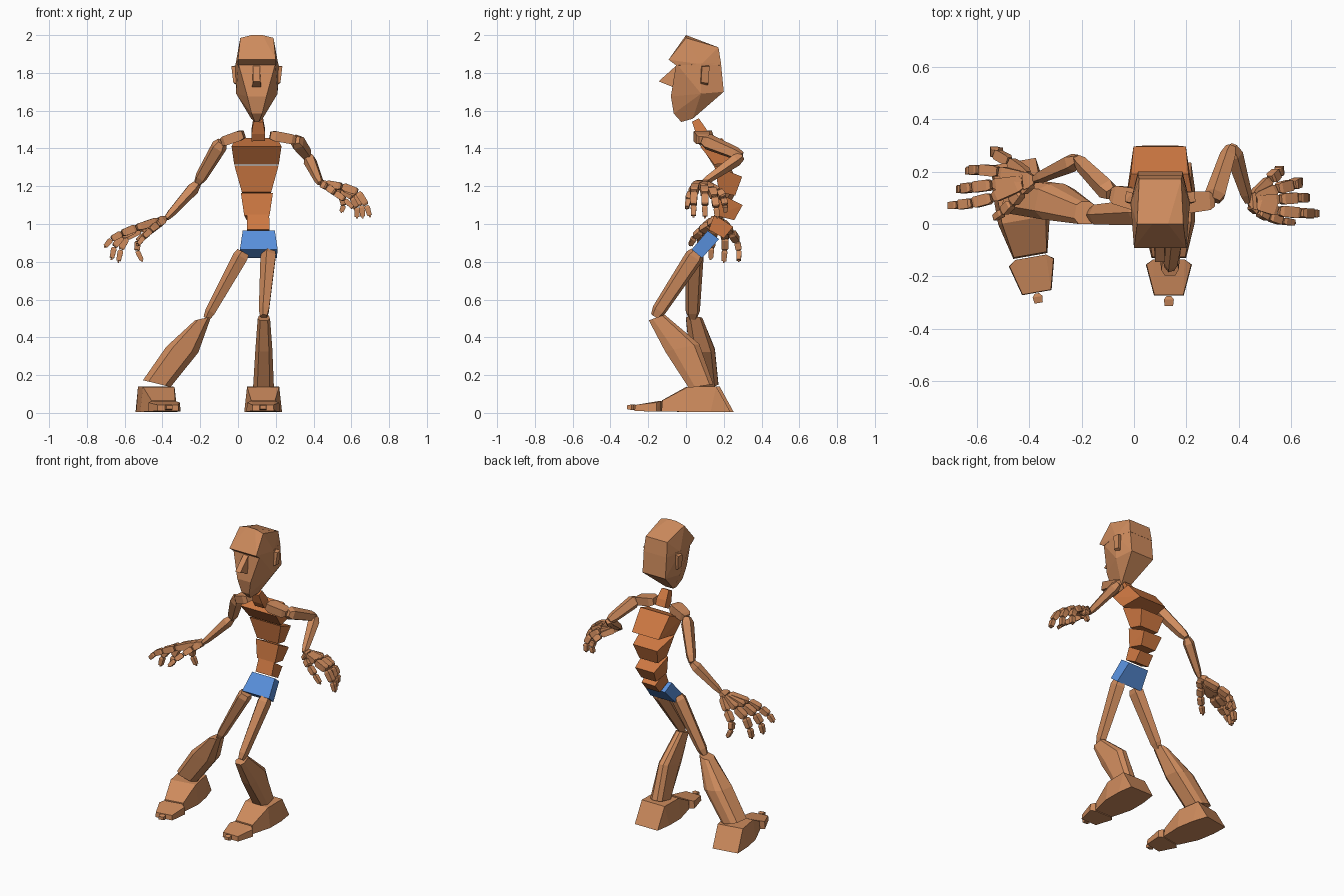
import bpy, bmesh
from math import pi, cos, sin, radians
from mathutils import Vector, Matrix


def material(name, rgb):
    m = bpy.data.materials.new(name)
    m.diffuse_color = (*rgb, 1)
    return m


SKIN = material("tan", (0.62, 0.26, 0.11))
TORSO = material("orange", (0.62, 0.19, 0.055))
BLUE = material("blue", (0.10, 0.28, 0.72))


def finish(name, bm, mat):
    bmesh.ops.recalc_face_normals(bm, faces=bm.faces)
    me = bpy.data.meshes.new(name)
    bm.to_mesh(me)
    bm.free()
    me.materials.append(mat)
    ob = bpy.data.objects.new(name, me)
    bpy.context.collection.objects.link(ob)
    return ob


def hull(name, pts, mat=SKIN):
    bm = bmesh.new()
    for p in pts:
        bm.verts.new(p)
    res = bmesh.ops.convex_hull(bm, input=bm.verts)
    loose = [v for v in bm.verts if not v.link_faces]
    bmesh.ops.delete(bm, geom=loose, context='VERTS')
    bmesh.ops.dissolve_limit(bm, angle_limit=radians(4), verts=bm.verts, edges=bm.edges)
    return finish(name, bm, mat)


def loft(name, rings, mat=SKIN):
    bm = bmesh.new()
    loops = [[bm.verts.new(p) for p in r] for r in rings]
    n = len(loops[0])
    for a, b in zip(loops, loops[1:]):
        for i in range(n):
            j = (i + 1) % n
            bm.faces.new((a[i], a[j], b[j], b[i]))
    bm.faces.new(loops[0])
    bm.faces.new(loops[-1])
    return finish(name, bm, mat)


def bone(name, p, q, profile, n=4, ref=(0, 1, 0), mat=SKIN):
    """Faceted segment from p to q; profile = (fraction, half width, half depth)."""
    p, q = Vector(p), Vector(q)
    axis = (q - p).normalized()
    u = axis.cross(Vector(ref)).normalized()
    v = axis.cross(u)
    k = 1 / cos(pi / n)
    rings = []
    for t, w, d in profile:
        c = p.lerp(q, t)
        rings.append([c + u * w * k * cos((i + .5) * 2 * pi / n)
                      + v * d * k * sin((i + .5) * 2 * pi / n) for i in range(n)])
    return loft(name, rings, mat)


def block(name, cx, front_half, back_half, yz, mat=TORSO):
    """Torso block: yz = top front, top back, bottom back, bottom front, with half widths."""
    pts = []
    for (y, z), (w) in zip(yz, (front_half[0], back_half[0], back_half[1], front_half[1])):
        pts += [(cx - w, y, z), (cx + w, y, z)]
    return hull(name, pts, mat)


# Pelvis and spine
block("pelvis", .11, (.085, .1), (.075, .095),
      [(.115, .965), (.175, .92), (.085, .82), (.03, .865)], BLUE)
block("waist", .107, (.058, .06), (.05, .052),
      [(.15, 1.05), (.25, .985), (.20, .925), (.12, .97)])
block("abdomen", .1, (.085, .067), (.07, .055),
      [(.17, 1.165), (.30, 1.10), (.255, 1.02), (.155, 1.045)])
block("ribs", .098, (.117, .078), (.09, .068),
      [(.15, 1.31), (.297, 1.25), (.26, 1.15), (.175, 1.17)])
block("chest", .098, (.132, .118), (.11, .1),
      [(.075, 1.41), (.19, 1.455), (.295, 1.33), (.15, 1.315)])
bone("neck", (.108, .1, 1.45), (.107, .05, 1.55),
     [(0, .036, .026), (.4, .036, .03), (1, .026, .02)], mat=TORSO)

# Head
C = .1


def pairs(rows):
    return [(C + s * w, y, z) for w, y, z in rows for s in (-1, 1)]


hull("face", pairs([(.098, -.052, 1.85), (.114, .08, 1.85), (.085, .185, 1.85),
                    (.085, .2, 1.70), (.11, .08, 1.69), (.05, -.08, 1.675),
                    (.028, -.065, 1.585), (.03, .035, 1.557), (.01, -.025, 1.54)]))
hull("brow_and_crown", pairs([(.1, -.092, 1.87), (.1, -.052, 1.84), (.113, .08, 1.845),
                              (.086, .187, 1.84), (.08, .172, 1.935), (.088, 0, 1.985),
                              (.03, 0, 2.0)]))
hull("nose", [(.08, -.05, 1.84), (.115, -.05, 1.84), (.08, -.145, 1.755), (.118, -.145, 1.755),
              (.075, -.07, 1.725), (.122, -.07, 1.725)])
for s, side in ((-1, "right"), (1, "left")):
    hull(side + "_ear", [(C + s * w, y, z) for w, y, z in
                         [(.105, .08, 1.835), (.105, .12, 1.84), (.135, .085, 1.835),
                          (.13, .125, 1.835), (.105, .075, 1.74), (.105, .115, 1.735),
                          (.125, .08, 1.75), (.122, .118, 1.745)]])

# Arms
ARM = [(0, .022, .022), (.12, .034, .036), (.85, .026, .028), (1, .016, .018)]
FORE = [(0, .018, .018), (.15, .03, .028), (.85, .02, .018), (1, .012, .012)]
CLAV = [(0, .02, .03), (.2, .027, .042), (.85, .026, .035), (1, .018, .022)]
arms = {
    "left": [(.17, .08, 1.47), (.305, .09, 1.445), (.37, .295, 1.36), (.435, .085, 1.215)],
    "right": [(.03, .09, 1.475), (-.085, .115, 1.435), (-.215, .245, 1.215), (-.38, .17, 1.03)],
}
for side, (a, b, c, d) in arms.items():
    bone(side + "_collarbone", a, b, CLAV)
    bone(side + "_upper_arm", b, c, ARM, 5, (0, 0, 1))
    bone(side + "_forearm", c, d, FORE, 5, (0, 0, 1))

# Hands: knuckle, two joints and tip of each finger
fingers = {
    "left": {
        "index": [(.55, .05, 1.2), (.635, .042, 1.17), (.68, .04, 1.1), (.7, .04, 1.035)],
        "middle": [(.555, .095, 1.195), (.625, .1, 1.16), (.655, .1, 1.1), (.66, .1, 1.03)],
        "ring": [(.545, .135, 1.185), (.605, .15, 1.145), (.63, .16, 1.09), (.63, .165, 1.03)],
        "little": [(.52, .17, 1.175), (.55, .198, 1.14), (.56, .207, 1.1), (.545, .21, 1.06)],
        "thumb": [(.475, .05, 1.195), (.515, .028, 1.165), (.565, .012, 1.13), (.615, .004, 1.08)]},
    "right": {
        "index": [(-.54, .1, .98), (-.615, .08, .95), (-.67, .073, .92), (-.708, .07, .875)],
        "middle": [(-.54, .15, .975), (-.615, .14, .935), (-.655, .135, .88), (-.67, .13, .81)],
        "ring": [(-.515, .2, .97), (-.59, .208, .93), (-.62, .205, .865), (-.635, .2, .795)],
        "little": [(-.475, .24, .955), (-.53, .27, .91), (-.535, .28, .86), (-.505, .28, .8)],
        "thumb": [(-.43, .125, .995), (-.465, .08, .965), (-.5, .045, .93), (-.535, .02, .885)]},
}
for side, hand in fingers.items():
    wrist = Vector(arms[side][3])
    bone(side + "_wrist", wrist, wrist.lerp(Vector(hand["middle"][0]), .25),
         [(0, .012, .014), (.5, .02, .03), (1, .018, .035)])
    for f, pts in hand.items():
        base = wrist.lerp(Vector(pts[0]), .25)
        chain = [base] + pts
        for i in range(4):
            w = (.021, .021, .0185, .015)[i]
            w *= .9 if f in ("little", "thumb") else 1
            tail = [(.85, w * .8, w * .85), (.86, w * .35, w * .35), (1, w * .3, w * .3)] if i == 3 \
                else [(.85, w * .9, w), (.98, w * .6, w * .7)]
            bone(f"{side}_{f}_{i + 1}", chain[i], chain[i + 1],
                 [(.04, w * .65, w * .7), (.2, w, w)] + tail)

# Legs
THIGH = [(0, .03, .03), (.07, .036, .042), (.9, .024, .032), (1, .016, .02)]
bone("left_thigh", (.165, .06, .85), (.137, -.165, .51), THIGH, 5)
bone("right_thigh", (.03, .045, .85), (-.165, .035, .5), THIGH, 5)


def ring(cx, cy, z, rx, ry, tilt_x=0, tilt_y=0):
    return [(cx + rx * x, cy + ry * y, z + tilt_x * x + tilt_y * y)
            for x, y in ((-1, -.5), (-.6, -1), (.6, -1), (1, -.5), (.8, .7), (.35, 1), (-.35, 1), (-.8, .7))]


loft("left_shin", [ring(.137, -.155, .505, .033, .042, 0, .015),
                   ring(.137, -.02, .345, .045, .09, 0, .02),
                   ring(.135, .08, .142, .055, .065, 0, .01)])
loft("right_shin", [ring(-.185, .043, .5, .043, .043, .01),
                    ring(-.295, .085, .335, .085, .068, -.015),
                    ring(-.43, .105, .155, .073, .066, -.018)])


# Feet
def foot(side, cx, cy, yaw):
    rot = Matrix.Translation((cx, cy, 0)) @ Matrix.Rotation(radians(yaw), 4, 'Z')
    parts = {
        "foot": [(.085, .09, .14), (.085, -.06, .138), (.085, .165, .005), (.1, .06, .005),
                 (.1, -.06, .005), (.063, -.195, .066), (.066, -.2, .008)],
        "toes": [(.06, -.205, .064), (.085, -.225, .055), (.06, -.205, .007), (.088, -.225, .007),
                 (.055, -.34, .042), (.057, -.342, .01)],
        "toe_tip": [(.009, -.345, .042), (.009, -.345, .018), (.019, -.358, .045), (.019, -.358, .015),
                    (.016, -.382, .04), (.016, -.382, .02)]}
    for name, rows in parts.items():
        pts = [rot @ Vector((s * x, y, z)) for x, y, z in rows for s in (-1, 1)]
        hull(f"{side}_{name}", pts)


foot("left", .133, .07, 0)
foot("right", -.43, .075, 10)
